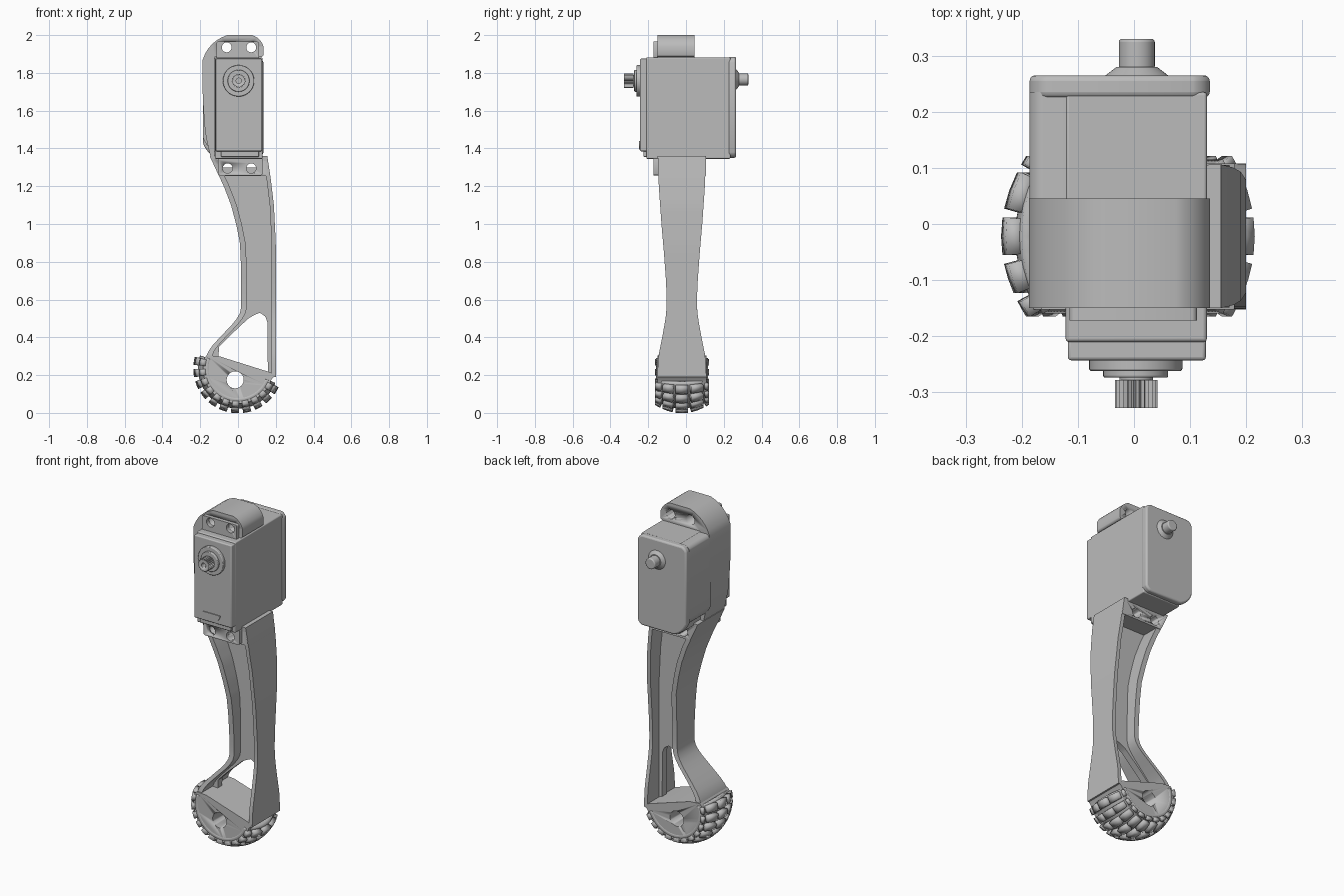
import bpy, bmesh, math
from mathutils import Matrix, Vector

cube = bpy.data.objects.get("Cube")
if cube:
    bpy.data.objects.remove(cube, do_unlink=True)

GREY = (0.5, 0.5, 0.5, 1)
mat = bpy.data.materials.new("plain grey")
mat.use_nodes = True
mat.diffuse_color = GREY
bsdf = mat.node_tree.nodes["Principled BSDF"]
bsdf.inputs["Base Color"].default_value = GREY
bsdf.inputs["Roughness"].default_value = 0.6
MID = -0.022  # y of the leg's centre plane


def finish(name, bm, bevel=0, solid=0):
    bmesh.ops.recalc_face_normals(bm, faces=bm.faces)
    me = bpy.data.meshes.new(name)
    bm.to_mesh(me)
    bm.free()
    me.materials.append(mat)
    ob = bpy.data.objects.new(name, me)
    bpy.context.collection.objects.link(ob)
    if solid:
        m = ob.modifiers.new("thickness", 'SOLIDIFY')
        m.thickness, m.offset = solid, 0
    if bevel:
        m = ob.modifiers.new("bevel", 'BEVEL')
        m.width, m.segments, m.limit_method = bevel, 3, 'ANGLE'
    bpy.ops.object.select_all(action='DESELECT')
    bpy.context.view_layer.objects.active = ob
    ob.select_set(True)
    bpy.ops.object.shade_smooth_by_angle(angle=math.radians(35))
    return ob


def rounded(corners, steps=6):
    """Polygon from (x, z, radius) corners."""
    out, n = [], len(corners)
    for i, (x, z, r) in enumerate(corners):
        p = Vector((x, z))
        if not r:
            out.append(p)
            continue
        a = p + (Vector(corners[i - 1][:2]) - p).normalized() * r
        b = p + (Vector(corners[(i + 1) % n][:2]) - p).normalized() * r
        c = p * 0.1 + (a + b) * 0.45 - (a + b - 2 * p) * 0.2
        for k in range(steps + 1):
            t = k / steps
            out.append(a * (1 - t) ** 2 + c * 2 * t * (1 - t) + b * t * t)
    return out


def prism(name, pts, y0, y1, bevel=0):
    """Extrude an x-z polygon along y."""
    bm = bmesh.new()
    f = bm.faces.new([bm.verts.new((p[0], y0, p[1])) for p in pts])
    ext = bmesh.ops.extrude_face_region(bm, geom=[f])
    moved = [v for v in ext["geom"] if isinstance(v, bmesh.types.BMVert)]
    bmesh.ops.translate(bm, verts=moved, vec=(0, y1 - y0, 0))
    return finish(name, bm, bevel)


def block(name, x0, x1, y0, y1, z0, z1, bevel=0, r=0):
    return prism(name, rounded([(x0, z0, r), (x1, z0, r), (x1, z1, r), (x0, z1, r)]), y0, y1, bevel)


def rod(name, x, z, y0, y1, r0, r1=None, bevel=0):
    bm = bmesh.new()
    place = Matrix.Translation((x, (y0 + y1) / 2, z)) @ Matrix.Rotation(-math.pi / 2, 4, 'X')
    bmesh.ops.create_cone(bm, cap_ends=True, segments=40, radius1=r0, radius2=r1 or r0,
                          depth=y1 - y0, matrix=place)
    return finish(name, bm, bevel)


def drill(ob, holes, r):
    for x, z in holes:
        cutter = rod("cutter", x, z, -0.5, 0.5, r)
        cutter.hide_render = True
        m = ob.modifiers.new("hole", 'BOOLEAN')
        m.operation, m.object, m.solver = 'DIFFERENCE', cutter, 'EXACT'
        bpy.context.view_layer.objects.active = ob
        bpy.ops.object.modifier_apply(modifier=m.name)
        bpy.data.objects.remove(cutter, do_unlink=True)


def curve(points):
    """Linear lookup through (z, value) points."""
    def look(z):
        for (a, va), (b, vb) in zip(points, points[1:]):
            if z <= b:
                return va + (vb - va) * max(0, (z - a) / (b - a))
        return points[-1][1]
    return look


def column(name, z0, z1, left, right, half, steps=36):
    """Rectangular section lofted up z."""
    bm, last = bmesh.new(), None
    for i in range(steps + 1):
        z = z0 + (z1 - z0) * i / steps
        xa, xb, h = left(z), right(z), half(z)
        ring = [bm.verts.new((x, MID + y, z)) for x, y in ((xa, -h), (xb, -h), (xb, h), (xa, h))]
        if last:
            for k in range(4):
                j = (k + 1) % 4
                bm.faces.new((last[k], last[j], ring[j], ring[k]))
        if i in (0, steps):
            bm.faces.new(ring)
        last = ring
    return finish(name, bm)


# Leg: two flanges joined by a thin web, open near the foot
rear = curve([(.26, -.178), (.3, -.168), (.34, -.15), (.39, -.105), (.48, -.02), (.52, .008),
              (.56, .017), (.8, .015), (.9, .01), (1.0, -.01), (1.1, -.037), (1.2, -.075),
              (1.28, -.113), (1.36, -.15)])
fore = curve([(.18, .2), (.9, .2), (1.1, .19), (1.25, .172), (1.36, .155)])
width = curve([(.2, .13), (.3, .124), (.4, .104), (.5, .086), (.55, .081), (.6, .08), (.7, .084),
               (.85, .095), (1.0, .108), (1.2, .122), (1.36, .128)])
gap_rear = curve([(.28, -.105), (.35, -.1), (.4, -.052), (.5, .055), (.52, .09), (.53, .115)])
gap_fore = curve([(.2, .158), (.48, .156), (.51, .145), (.53, .116)])
thin = lambda z: 0.02
column("rear_flange", .27, 1.3, rear, lambda z: rear(z) + .03, width)
column("front_flange", .19, 1.36, lambda z: fore(z) - .022, fore, width)
column("web", .53, 1.3, lambda z: rear(z) + .01, lambda z: fore(z) - .01, thin)
column("web_rear_edge", .28, .53, lambda z: rear(z) + .01, gap_rear, thin)
column("web_front_edge", .2, .53, gap_fore, lambda z: fore(z) - .01, thin)

# Foot with axle hole
CZ = 0.235
arc = [math.radians(a) for a in range(-18, -201, -6)]
foot = prism("foot", [(-.165, .305), (-.1, .3), (.17, .215), (.2, .2)]
             + [(.186 * math.cos(a), CZ + .186 * math.sin(a)) for a in arc], MID - .13, MID + .13)
drill(foot, [(-.015, .175)], .045)


def crown(y):
    return 0.237 - 0.042 * ((y - MID) / .133) ** 2


def patch(bm, a0, a1, y0, y1, drop, na, ny):
    """Curved patch on the crowned tread surface."""
    rows = []
    for i in range(na + 1):
        a = math.radians(a0 + (a1 - a0) * i / na)
        ys = [y0 + (y1 - y0) * j / ny for j in range(ny + 1)]
        rows.append([bm.verts.new(((crown(y) - drop) * math.cos(a), y,
                                   CZ + (crown(y) - drop) * math.sin(a))) for y in ys])
    for r, s in zip(rows, rows[1:]):
        for j in range(ny):
            bm.faces.new((r[j], r[j + 1], s[j + 1], s[j]))


# Tyre band and tread blocks
bm = bmesh.new()
patch(bm, 161, 339, -.152, .108, .04, 48, 10)
finish("tyre_band", bm, solid=.03)
bm = bmesh.new()
for i in range(11):
    mid = 170 + 16 * i
    for y0, y1 in ((-.155, -.128), (-.116, -.066), (-.054, .01), (.022, .084), (.096, .111)):
        patch(bm, mid - 5.5, mid + 5.5, y0, y1, .02, 2, 2)
finish("tread_blocks", bm, solid=.04)

# Bracket holding the motor
frame = prism("bracket", rounded([
    (.135, 1.885, .01), (.135, 2.0, .06), (-.187, 2.0, .13), (-.187, 1.6, .1), (-.165, 1.42, .06),
    (-.14, 1.34, 0), (-.125, 1.34, 0), (-.125, 1.885, 0)]), -.15, .045)
drill(frame, [(-.06, 1.935), (.07, 1.935)], .028)
lower = prism("lower_mount", [(-.15, 1.36), (-.113, 1.28), (-.1, 1.255), (.17, 1.255), (.155, 1.36)],
              MID - .127, MID + .127)
drill(lower, [(-.055, 1.295), (.07, 1.295)], .028)

# Motor case, rear cap and side cover
block("motor_case", -.122, .13, -.21, .235, 1.345, 1.882, .006)
prism("side_cover", rounded([(-.186, 1.88, .02), (-.186, 1.37, .09), (-.11, 1.37, 0), (-.11, 1.88, 0)]),
      .03, .235)
prism("rear_cap", rounded([(-.186, 1.885, .03), (-.186, 1.35, .08), (.135, 1.35, .03), (.135, 1.885, .03)]),
      .225, .265, .01)
rod("rear_boss", .005, 1.765, .26, .28, .062, .036)
rod("rear_pin", .005, 1.765, .275, .33, .032, bevel=.006)

# Mounting ears with screw holes
for name, x0, x1, z0, z1, hz, xs in (("upper_ear", -.115, .112, 1.875, 1.965, 1.935, (-.06, .07)),
                                    ("lower_ear", -.105, .13, 1.258, 1.35, 1.295, (-.055, .07))):
    ear = block(name, x0, x1, -.172, -.148, z0, z1, r=.008)
    drill(ear, [(x, hz) for x in xs], .026)

# Front cover, gear housing and splined output shaft
block("front_cover", -.118, .128, -.243, -.2, 1.385, 1.875, .006)
block("cover_foot", -.09, .11, -.225, -.2, 1.355, 1.4, .004)
tab = [(.055 * math.cos(math.pi * k / 16), 1.44 - .045 * math.sin(math.pi * k / 16)) for k in range(17)]
prism("cover_tab", tab, -.248, -.235)
rod("gear_housing", .003, 1.758, -.262, -.23, .083, bevel=.004)
rod("bearing_ring", .003, 1.758, -.274, -.255, .058, bevel=.004)
rod("shaft_core", .004, 1.758, -.285, -.26, .03)
teeth = 24
star = [(.004 + r * math.cos(a), 1.758 + r * math.sin(a)) for a, r in
        ((math.pi * k / teeth, .038 if k % 2 else .032) for k in range(2 * teeth))]
spline = prism("output_spline", star, -.328, -.278)
drill(spline, [(.004, 1.758)], .014)
